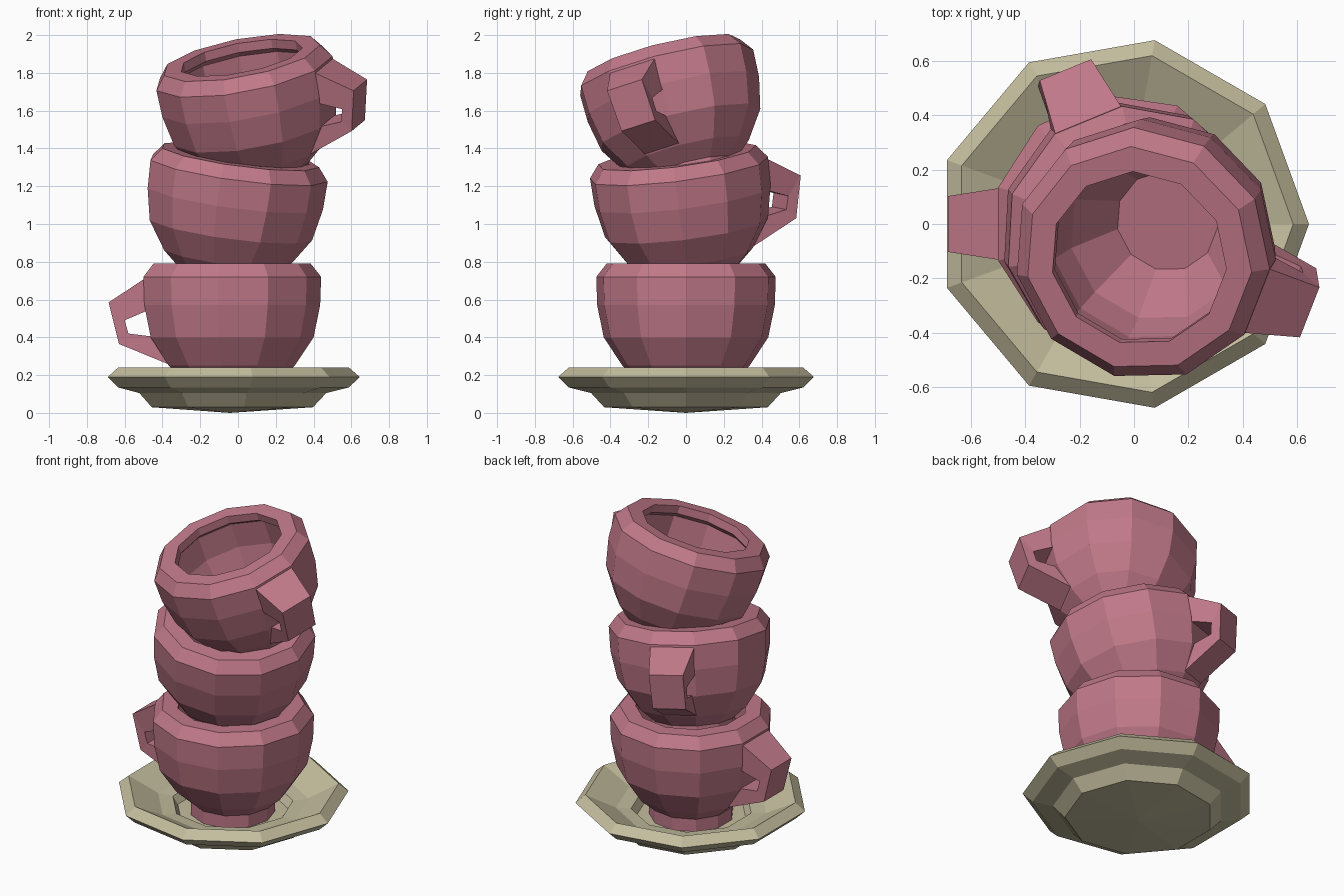
import bpy, bmesh, math
from mathutils import Matrix, Vector

if "Cube" in bpy.data.objects:
    bpy.data.objects.remove(bpy.data.objects["Cube"], do_unlink=True)


def material(name, color):
    m = bpy.data.materials.new(name)
    m.use_nodes = True
    m.diffuse_color = color
    m.node_tree.nodes["Principled BSDF"].inputs["Base Color"].default_value = color
    return m


def finish(name, bm, mat, matrix):
    bmesh.ops.recalc_face_normals(bm, faces=bm.faces)
    mesh = bpy.data.meshes.new(name)
    bm.to_mesh(mesh)
    bm.free()
    mesh.materials.append(mat)
    obj = bpy.data.objects.new(name, mesh)
    obj.matrix_world = matrix
    bpy.context.collection.objects.link(obj)


def bridge(bm, a, b):
    """Join two closed rings; a ring of one vertex is a pole."""
    n = max(len(a), len(b))
    for i in range(n):
        j = (i + 1) % n
        if len(a) == 1:
            bm.faces.new((a[0], b[j], b[i]))
        elif len(b) == 1:
            bm.faces.new((a[i], a[j], b[0]))
        else:
            bm.faces.new((a[i], a[j], b[j], b[i]))


def lathe(name, profile, sides, offset, mat, matrix):
    bm = bmesh.new()
    rings = []
    for r, z in profile:
        angles = [math.tau * (i + offset) / sides for i in range(sides if r else 1)]
        rings.append([bm.verts.new((r * math.cos(a), r * math.sin(a), z)) for a in angles])
    for a, b in zip(rings, rings[1:]):
        bridge(bm, a, b)
    finish(name, bm, mat, matrix)


def strap(name, stations, mat, matrix):
    """Bent handle: each station is outer point, inner point, half width."""
    bm = bmesh.new()
    rings = [[bm.verts.new((r, s * w, z)) for (r, z), s in
              ((outer, -1), (outer, 1), (inner, 1), (inner, -1))]
             for outer, inner, w in stations]
    for a, b in zip(rings, rings[1:]):
        bridge(bm, a, b)
    bm.faces.new(rings[0])
    bm.faces.new(rings[-1])
    finish(name, bm, mat, matrix)


pink = material("rose pink", (0.53, 0.19, 0.25, 1))
cream = material("pale olive cream", (0.55, 0.51, 0.34, 1))

# Saucer: shallow dish with a sunken well
saucer = [(0, 0), (0.44, 0.03), (0.51, 0.105), (0.63, 0.135), (0.688, 0.19),
          (0.63, 0.24), (0.45, 0.15), (0.36, 0.14), (0.33, 0.09), (0, 0.09)]
lathe("saucer", saucer, 9, 0, cream, Matrix.Translation((-0.043, 0, 0)))

# Cup: foot, bowl, bevelled lip, hollow inside
cup = [(0, 0), (0.25, 0), (0.25, 0.08), (0.34, 0.16), (0.44, 0.31), (0.475, 0.48),
       (0.48, 0.63), (0.425, 0.70), (0.33, 0.70), (0.33, 0.65), (0.37, 0.62),
       (0.37, 0.46), (0.33, 0.32), (0.19, 0.12), (0, 0.12)]
handle = [((0.44, 0.63), (0.42, 0.46), 0.135), ((0.645, 0.495), (0.56, 0.40), 0.103),
          ((0.59, 0.275), (0.54, 0.33), 0.1), ((0.31, 0.16), (0.38, 0.31), 0.1)]

# Stack of cups: name, base position, axis, handle direction
stack = [("bottom", (-0.04, 0, 0.09), (0, 0, 1), 180),
         ("middle", (-0.084, 0.039, 0.67), (0.135, -0.127, 1), 112),
         ("top", (0.144, 0.04, 1.212), (-0.19, -0.25, 1), -22)]
for name, base, axis, turn in stack:
    tilt = Vector((0, 0, 1)).rotation_difference(Vector(axis)).to_matrix().to_4x4()
    place = Matrix.Translation(base) @ tilt @ Matrix.Rotation(math.radians(turn), 4, "Z")
    lathe(name + "_cup", cup, 11, 0.5, pink, place)
    strap(name + "_handle", handle, pink, place)
